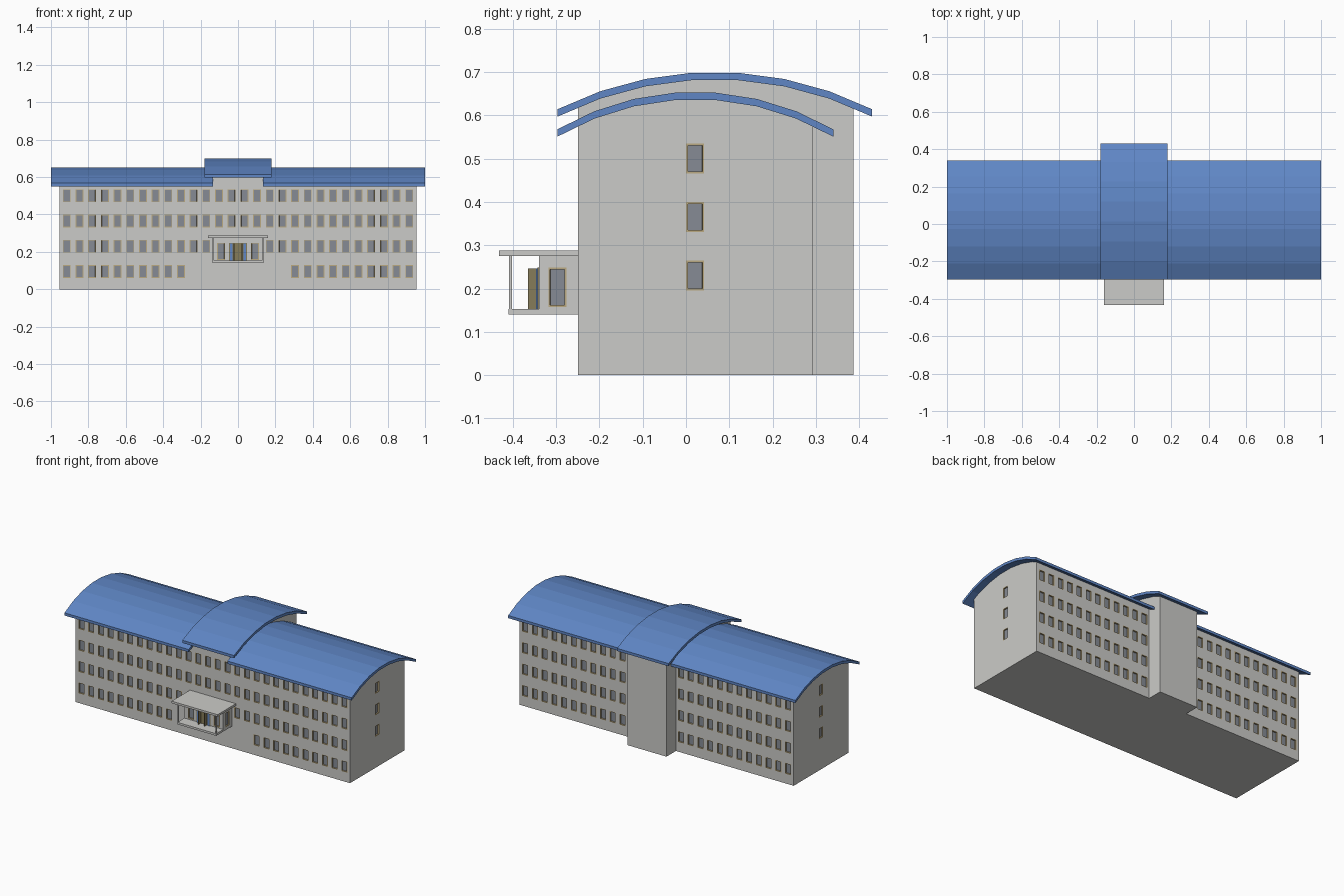
import bpy, bmesh, math
from mathutils import Vector

cube = bpy.data.objects.get("Cube")
if cube:
    bpy.data.objects.remove(cube, do_unlink=True)


def material(name, rgb):
    m = bpy.data.materials.new(name)
    m.use_nodes = True
    m.diffuse_color = (*rgb, 1)
    m.node_tree.nodes["Principled BSDF"].inputs["Base Color"].default_value = (*rgb, 1)
    return m


WALL = material("pale grey wall", (0.6, 0.6, 0.58))
FRAME = material("tan frame", (0.5, 0.4, 0.22))
GLASS = material("grey glass", (0.24, 0.26, 0.3))
ROOF = material("blue roof", (0.115, 0.24, 0.56))
DOOR = material("brown door", (0.24, 0.2, 0.1))


def finish(bm, name, *mats):
    mesh = bpy.data.meshes.new(name)
    bm.to_mesh(mesh)
    bm.free()
    for m in mats:
        mesh.materials.append(m)
    ob = bpy.data.objects.new(name, mesh)
    bpy.context.collection.objects.link(ob)
    return ob


def prism(profile, x0, x1):
    """Solid from a side outline of (y, z) points, extruded along x."""
    bm = bmesh.new()
    face = bm.faces.new([bm.verts.new((x0, y, z)) for y, z in profile])
    out = bmesh.ops.extrude_face_region(bm, geom=[face])["geom"]
    bmesh.ops.translate(bm, vec=(x1 - x0, 0, 0),
                        verts=[g for g in out if isinstance(g, bmesh.types.BMVert)])
    bmesh.ops.recalc_face_normals(bm, faces=bm.faces[:])
    return bm


def block(x0, x1, y0, y1, z0, z1):
    return prism([(y0, z0), (y1, z0), (y1, z1), (y0, z1)], x0, x1)


def arch(middle, top, radius, angle):
    """Seven-segment roof arc as (y, z) points, front to back."""
    steps = [math.radians(angle) * (2 * i / 7 - 1) for i in range(8)]
    return [(middle + radius * math.sin(a), top + radius * (math.cos(a) - 1)) for a in steps]


def under(arc, y0, y1):
    """Wall outline from the ground up to the underside of an arc."""
    def height(y):
        for (ya, za), (yb, zb) in zip(arc, arc[1:]):
            if ya <= y <= yb:
                return za + (zb - za) * (y - ya) / (yb - ya)
    tops = [(y1, height(y1))] + [p for p in reversed(arc) if y0 < p[0] < y1] + [(y0, height(y0))]
    return [(y0, 0), (y1, 0)] + tops


def cut_windows(bm, windows, width, height):
    """windows: (axis, side, position, z); cut and recess each one."""
    cuts = set()
    for axis, side, pos, z in windows:
        along = 1 - axis
        for s in (-0.5, 0.5):
            cuts.add((along, round(pos + s * width, 4)))
            cuts.add((2, round(z + s * height, 4)))
    for axis, value in sorted(cuts):
        co, no = Vector(), Vector()
        co[axis], no[axis] = value, 1
        bmesh.ops.bisect_plane(bm, geom=bm.verts[:] + bm.edges[:] + bm.faces[:],
                               plane_co=co, plane_no=no)
    bm.normal_update()
    panes = []
    for f in bm.faces:
        c = f.calc_center_median()
        for axis, side, pos, z in windows:
            if (f.normal[axis] * side > 0.9 and abs(c[1 - axis] - pos) < 0.003
                    and abs(c.z - z) < 0.003):
                panes.append(f)
                break
    for thickness, depth in ((0.006, 0), (0.0005, -0.008)):
        ring = bmesh.ops.inset_individual(bm, faces=panes, thickness=thickness, depth=depth)
        for f in ring["faces"]:
            f.material_index = 1
    for f in panes:
        f.material_index = 2


FRONT, BACK = -0.25, 0.293
TOWER = 0.135
ROWS = [0.095, 0.23, 0.365, 0.5]
PITCH = 0.0678
low = arch(0.0215, 0.637, 0.632, 30.3)
high = arch(0.0665, 0.683, 0.811, 26.6)

# Two wings with rows of windows, and their roofs
for side, label in ((-1, "right"), (1, "left")):
    wins = []
    for column in range(2, 14):
        x = side * PITCH * (column + 0.5)
        for row, z in enumerate(ROWS):
            wins.append((1, 1, x, z))
            if row > 0 or abs(x) > 0.28:
                wins.append((1, -1, x, z))
    wins += [(0, side, 0.021, z) for z in ROWS[1:]]
    bm = prism(under(low, FRONT, BACK), side * TOWER, side * 0.955)
    cut_windows(bm, wins, 0.042, 0.069)
    finish(bm, label + "_wing", WALL, FRAME, GLASS)
    outline = low + [(y, z + 0.017) for y, z in reversed(low)]
    finish(prism(outline, side * TOWER, side), label + "_roof", ROOF)

# Taller middle block, deeper at the back
bm = prism(under(high, FRONT, 0.387), -TOWER, TOWER)
cut_windows(bm, [(1, -1, PITCH * k, z) for k in (-1.5, -0.5, 0.5, 1.5) for z in ROWS[2:]],
            0.042, 0.069)
finish(bm, "middle_block", WALL, FRAME, GLASS)
outline = high + [(y, z + 0.017) for y, z in reversed(high)]
finish(prism(outline, -0.18, 0.18), "middle_roof", ROOF)

# Raised entrance bay: floor, room, canopy and posts
finish(block(-TOWER, TOWER, -0.41, FRONT, 0.14, 0.153), "bay_floor", WALL)
finish(block(-0.16, 0.16, -0.432, FRONT, 0.275, 0.288), "bay_canopy", WALL)
bm = block(-TOWER, TOWER, -0.34, FRONT, 0.153, 0.275)
wins = [(1, -1, s * 0.09, 0.203) for s in (-1, 1)] + [(0, s, -0.297, 0.203) for s in (-1, 1)]
cut_windows(bm, wins, 0.042, 0.091)
finish(bm, "bay_room", WALL, FRAME, GLASS)
for s, label in ((-1, "right"), (1, "left")):
    finish(block(s * 0.128, s * TOWER, -0.409, -0.402, 0.153, 0.275), label + "_post", WALL)
    # Door leaves standing open, with blue jambs
    finish(block(s * 0.019, s * 0.024, -0.365, -0.34, 0.153, 0.246), label + "_door_leaf", DOOR)
    finish(block(s * 0.03, s * 0.043, -0.346, -0.34, 0.153, 0.246), label + "_door_jamb", ROOF)
finish(block(-0.048, 0.048, -0.343, -0.34, 0.153, 0.248), "door_panel", DOOR)
